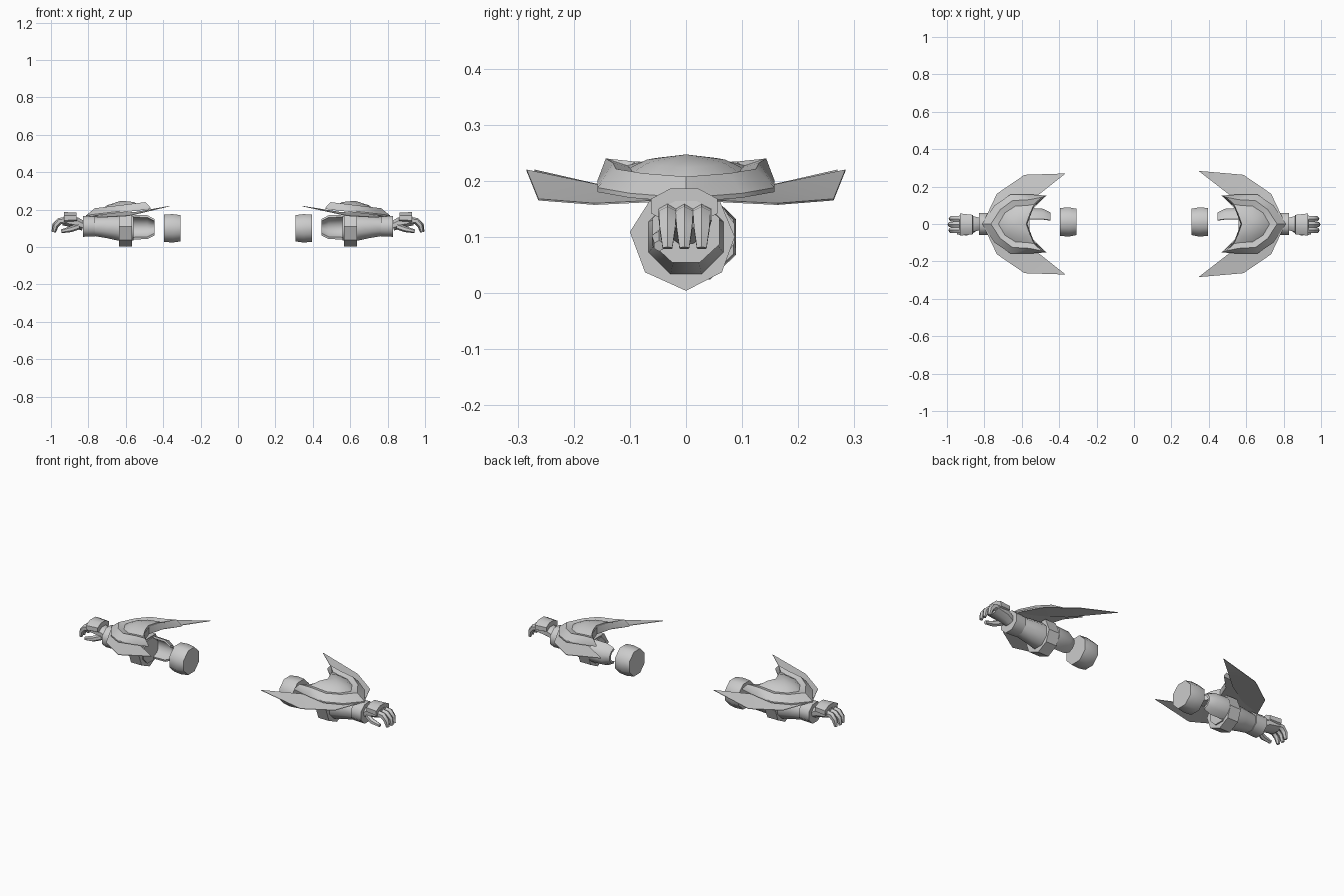
import bpy, bmesh, math

if "Cube" in bpy.data.objects:
    bpy.data.objects.remove(bpy.data.objects["Cube"])

metal = bpy.data.materials.new("grey metal")
metal.diffuse_color = (0.6, 0.6, 0.6, 1)
metal.use_nodes = True
metal.node_tree.nodes["Principled BSDF"].inputs["Base Color"].default_value = metal.diffuse_color


def add(name, verts, faces, side, angle=40):
    """Mesh object, mirrored in x for the left arm (side = -1)."""
    mesh = bpy.data.meshes.new(name)
    mesh.from_pydata([(x * side, y, z) for x, y, z in verts], [], faces)
    bm = bmesh.new()
    bm.from_mesh(mesh)
    bmesh.ops.remove_doubles(bm, verts=bm.verts, dist=1e-5)
    bmesh.ops.recalc_face_normals(bm, faces=bm.faces)
    bm.to_mesh(mesh)
    bm.free()
    mesh.materials.append(metal)
    ob = bpy.data.objects.new(name, mesh)
    bpy.context.collection.objects.link(ob)
    bpy.ops.object.select_all(action='DESELECT')
    ob.select_set(True)
    bpy.context.view_layer.objects.active = ob
    bpy.ops.object.shade_smooth_by_angle(angle=math.radians(angle))
    return ob


def tube(name, path, side, n=8, turn=0.5, angle=50):
    """Capped loft through rings (x, y, z, half width, half height)."""
    verts, faces = [], []
    for i, (x, y, z, w, h) in enumerate(path):
        a, b = path[max(i - 1, 0)], path[min(i + 1, len(path) - 1)]
        dx, dz = b[0] - a[0], b[2] - a[2]
        d = math.hypot(dx, dz)
        for k in range(n):
            t = 2 * math.pi * (k + turn) / n
            u, v = w * math.cos(t), h * math.sin(t)
            verts.append((x - dz / d * v, y + u, z + dx / d * v))
    for i in range(len(path) - 1):
        for k in range(n):
            j = (k + 1) % n
            faces.append((i * n + k, i * n + j, i * n + n + j, i * n + n + k))
    faces += [tuple(range(n)), tuple(range(len(verts) - n, len(verts)))]
    return add(name, verts, faces, side, angle)


def base(x):
    """Slope of the shield: rises toward the elbow."""
    return 0.17 + (0.81 - x) * 0.12


# Shield columns from nose to back: outer rim, ridge, valley, pad edge (x, y)
COLUMNS = [
    [(.812, 0), (.765, 0), (.725, 0), (.70, 0)],
    [(.745, .10), (.715, .077), (.69, .06), (.672, .046)],
    [(.66, .158), (.65, .125), (.635, .095), (.63, .068)],
    [(.56, .158), (.56, .13), (.565, .10), (.58, .07)],
    [(.468, .152), (.495, .143), (.535, .105), (.556, .055)],
    [(.535, .095), (.54, .092), (.553, .075), (.556, .055)],
    [(.57, 0), (.572, 0), (.574, 0), (.576, 0)],
]
LIFT = [0, .032, .024, .04]


def shield(side):
    verts, faces = [], []
    for s in (1, -1):
        o = len(verts)
        for col in COLUMNS:
            x, y = col[0]
            verts.append((x, y * s, base(x) - .008))
            for (x, y), lift in zip(col, LIFT):
                verts.append((x, y * s, base(x) + lift))
        centre = len(verts)
        verts += [(.625, 0, .247), (.625, 0, base(.625) - .008)]
        for c in range(len(COLUMNS) - 1):
            p, q = o + c * 5, o + c * 5 + 5
            for r in range(4):
                faces.append((p + r, q + r, q + r + 1, p + r + 1))
            faces += [(p + 4, q + 4, centre), (q, p, centre + 1)]
    add("shield_body", verts, faces, side, 35)


def wing(side, s):
    """Thin swept blade under one edge of the shield."""
    tx, ty = (.345, .284) if side > 0 else (.366, .27)
    top = [(tx, ty, .22), (.585, .263, .168), (.733, .162, .16),
           (.81, 0, .168), (.66, .06, .182), (.55, .125, .187)]
    verts = [(x, y * s, z + d) for d in (0, -.003) for x, y, z in top]
    # One fold runs from the blade's middle corner to its inner corner
    faces = []
    for a, b, c in [(0, 1, 5), (1, 2, 5), (2, 4, 5), (2, 3, 4)]:
        faces += [(a, b, c), (c + 6, b + 6, a + 6)]
    faces += [(i, (i + 1) % 6, (i + 1) % 6 + 6, i + 6) for i in range(6)]
    add("wing_blade", verts, faces, side, 30)


def elbow_guard(side):
    """Curved plate wrapping only the rear of the elbow."""
    rings = [(.447, .058, .046), (.485, .078, .066), (.565, .083, .068)]
    steps, verts, faces = 6, [], []
    for thick in (0, .012):
        for x, w, h in rings:
            for k in range(steps):
                t = math.radians(-75 + 150 * k / (steps - 1))
                verts.append((x, .006 + (w - thick) * math.cos(t),
                              .106 + (h - thick) * math.sin(t)))
    m = len(rings) * steps
    for i in range(len(rings) - 1):
        for k in range(steps - 1):
            a = i * steps + k
            f = (a, a + 1, a + steps + 1, a + steps)
            faces += [f, tuple(v + m for v in reversed(f))]
        for k in (0, steps - 1):
            a = i * steps + k
            faces.append((a, a + steps, a + steps + m, a + m))
    for a0 in (0, m - steps):
        for k in range(steps - 1):
            faces.append((a0 + k, a0 + k + 1, a0 + k + 1 + m, a0 + k + m))
    add("elbow_guard", verts, faces, side)


for side in (1, -1):
    # Upper arm sleeve
    tube("upper_arm_cuff", [(.307, .011, .1, .076, .076),
                            (.35, .011, .1, .085, .082),
                            (.396, .011, .1, .08, .079)], side)
    # Forearm
    elbow_guard(side)
    tube("forearm", [(.56, 0, .1, .072, .072), (.635, 0, .1, .072, .072),
                     (.70, 0, .106, .064, .063),
                     (.77, 0, .108, .053, .053)], side)
    # Band with a pointed lower edge
    outline = [(-.1, .109), (-.073, .037), (0, .004), (.064, .037),
               (.087, .10), (.057, .172), (-.06, .172)]
    verts = [(x, y, z) for x in (.567, .635) for y, z in outline]
    faces = [(i, (i + 1) % 7, (i + 1) % 7 + 7, i + 7) for i in range(7)]
    faces += [tuple(range(7)), tuple(range(7, 14))]
    add("forearm_band", verts, faces, side)
    tube("wrist_cuff", [(.765, 0, .11, .062, .058),
                        (.83, 0, .11, .065, .06)], side)
    # Hand: palm, knuckle guard, fingers and thumb
    tube("palm", [(.825, 0, .112, .035, .028), (.865, 0, .13, .046, .032),
                  (.935, 0, .14, .05, .026)], side)
    tube("knuckle_guard", [(.862, -.003, .157, .056, .03),
                           (.93, -.003, .155, .064, .034)], side)
    for y, reach in ((-.033, -.004), (-.003, 0), (.028, -.006)):
        tube("finger", [(.915, y, .143, .018, .018),
                        (.955, y, .138, .018, .018),
                        (.98 + reach, y, .115, .016, .015),
                        (.988 + reach, y, .08, .01, .009)], side, 6)
    tube("thumb", [(.85, -.03, .11, .014, .016),
                   (.895, -.048, .095, .015, .016),
                   (.945, -.048, .084, .010, .010)], side, 6)
    # Winged shield
    shield(side)
    for s in (1, -1):
        wing(side, s)
